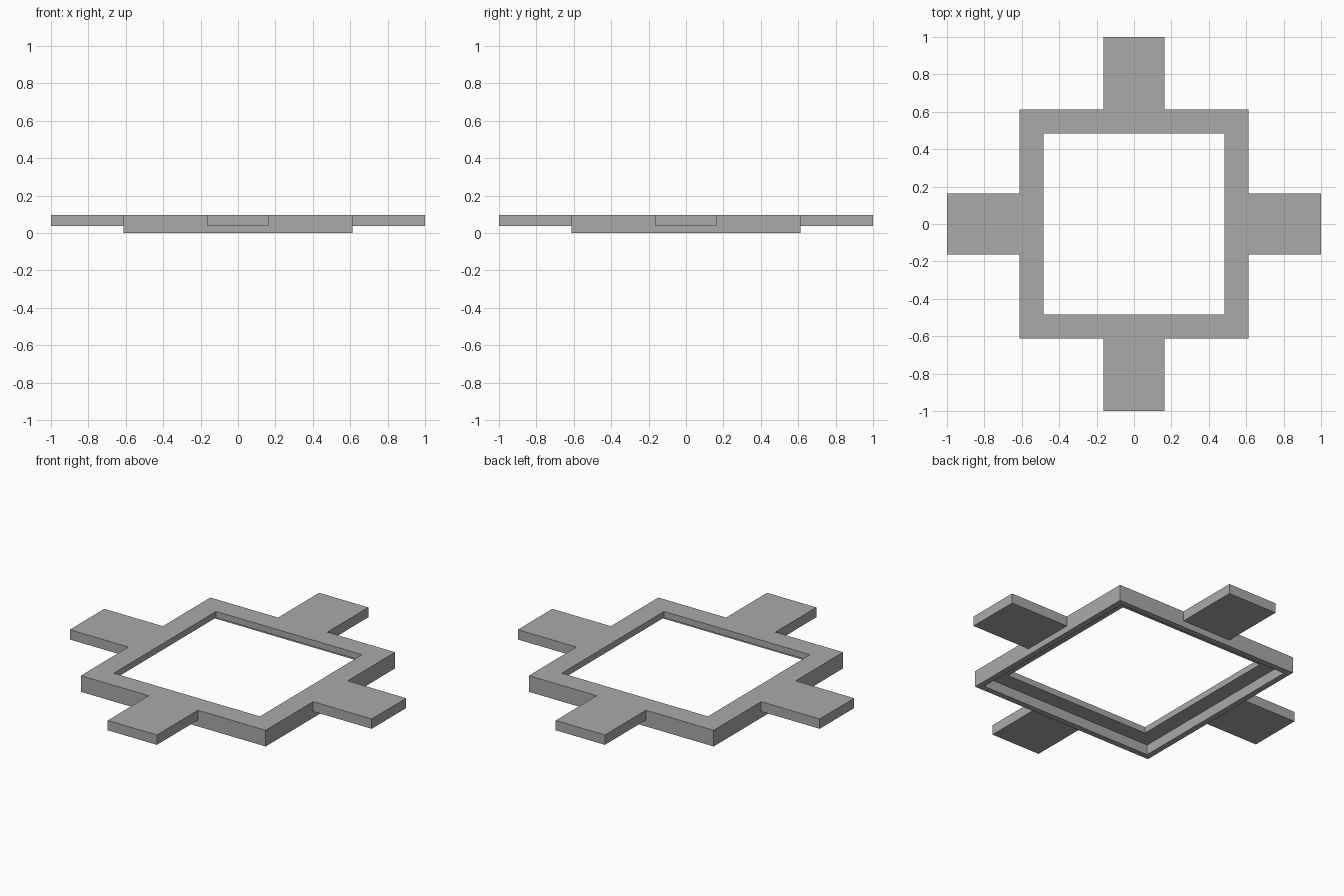
import bpy, bmesh
from mathutils import Vector, Matrix
from math import pi

cube = bpy.data.objects.get("Cube")
if cube:
    bpy.data.objects.remove(cube)

OUTER, OPENING, SKIRT = 0.612, 0.484, 0.577   # half widths of the frame
TOP, LEDGE, ARM_BASE = 0.097, 0.06, 0.038     # heights
ARM_HALF, ARM_END = 0.163, 1.0

# Plain grey material
grey = bpy.data.materials.new("plain grey")
grey.use_nodes = True
colour = (0.40, 0.40, 0.40, 1)
grey.diffuse_color = colour
grey.node_tree.nodes["Principled BSDF"].inputs["Base Color"].default_value = colour

# Stepped frame section: outer wall, flat top, opening edge, underside recess
profile = [(OUTER, 0), (OUTER, ARM_BASE), (OUTER, TOP), (OPENING, TOP),
           (OPENING, LEDGE), (SKIRT, LEDGE), (SKIRT, 0)]

# Sweep the section around the square, with stations at arm edges and corners
bm = bmesh.new()
rings = []
for side in range(4):
    turn = Matrix.Rotation(side * pi / 2, 3, 'Z')
    for station in ("arm_start", "arm_end", "corner"):
        ring = []
        for r, z in profile:
            across = {"arm_start": -ARM_HALF, "arm_end": ARM_HALF, "corner": r}[station]
            ring.append(bm.verts.new(turn @ Vector((r, across, z))))
        rings.append(ring)

arm_roots = []
for i, ring in enumerate(rings):
    following = rings[(i + 1) % len(rings)]
    for j in range(len(profile)):
        k = (j + 1) % len(profile)
        face = bm.faces.new((ring[j], following[j], following[k], ring[k]))
        if i % 3 == 0 and j == 1:
            arm_roots.append(face)
bm.normal_update()

# Pull the four arms out of the upper outer wall
for face in bmesh.ops.extrude_discrete_faces(bm, faces=arm_roots)["faces"]:
    bmesh.ops.translate(bm, verts=face.verts, vec=face.normal * (ARM_END - OUTER))

bmesh.ops.recalc_face_normals(bm, faces=bm.faces)
mesh = bpy.data.meshes.new("frame_with_arms")
bm.to_mesh(mesh)
bm.free()
mesh.materials.append(grey)
frame = bpy.data.objects.new("frame_with_arms", mesh)
bpy.context.collection.objects.link(frame)
